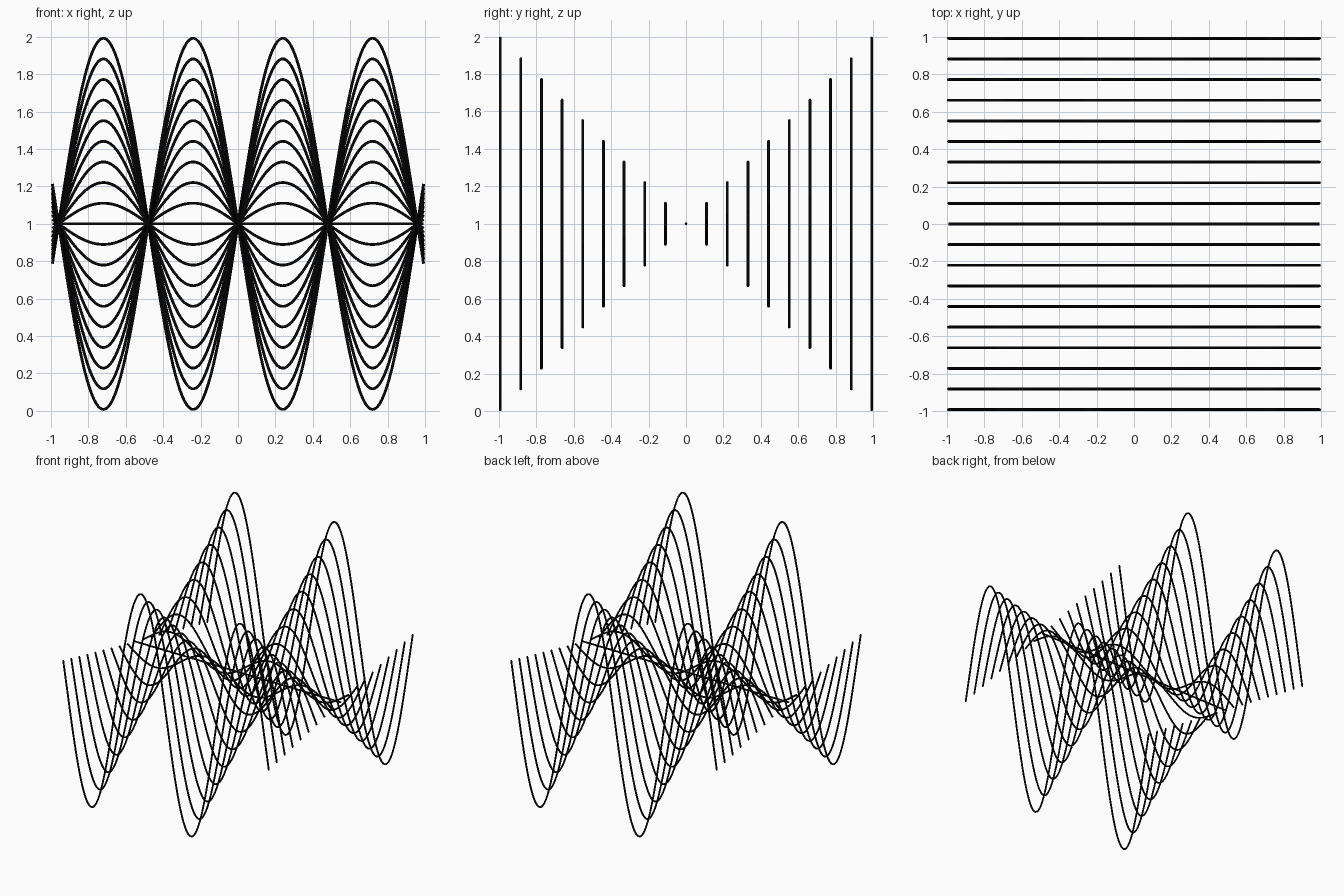
import bpy
import math

cube = bpy.data.objects.get("Cube")
if cube:
    bpy.data.objects.remove(cube, do_unlink=True)

STRANDS = 19            # parallel wires, front to back
SAMPLES = 160           # points along each wire
RADIUS = 0.0075
HALF = 1 - RADIUS       # half extent of the wire centre lines
PHASE = 6.5             # wave angle reached at each wire end

# Black wire material
black = bpy.data.materials.new("black")
black.use_nodes = True
colour = (0.002, 0.002, 0.002, 1)
black.diffuse_color = colour
black.node_tree.nodes["Principled BSDF"].inputs["Base Color"].default_value = colour


def wave_wire(name, y):
    """Round wire following a sine wave whose height grows with y."""
    curve = bpy.data.curves.new(name + "_path", "CURVE")
    curve.dimensions = "3D"
    curve.bevel_depth = RADIUS
    curve.bevel_resolution = 2
    curve.use_fill_caps = True
    spline = curve.splines.new("POLY")
    spline.points.add(SAMPLES)
    for i, point in enumerate(spline.points):
        t = 2 * i / SAMPLES - 1
        point.co = (HALF * t, y, 1 + y * math.sin(PHASE * t), 1)

    # Turn the bevelled path into a mesh
    path = bpy.data.objects.new(name + "_path", curve)
    mesh = bpy.data.meshes.new_from_object(path)
    bpy.data.objects.remove(path)
    bpy.data.curves.remove(curve)
    mesh.name = name
    mesh.materials.clear()
    mesh.materials.append(black)
    wire = bpy.data.objects.new(name, mesh)
    bpy.context.collection.objects.link(wire)
    return wire


# Row of wires; the middle one is straight
wires = [wave_wire(f"wave_wire_{n + 1}", HALF * (2 * n / (STRANDS - 1) - 1))
         for n in range(STRANDS)]

# Smooth sides, sharp end caps
bpy.ops.object.select_all(action="DESELECT")
for wire in wires:
    wire.select_set(True)
bpy.context.view_layer.objects.active = wires[0]
bpy.ops.object.shade_smooth_by_angle(angle=math.radians(50))
